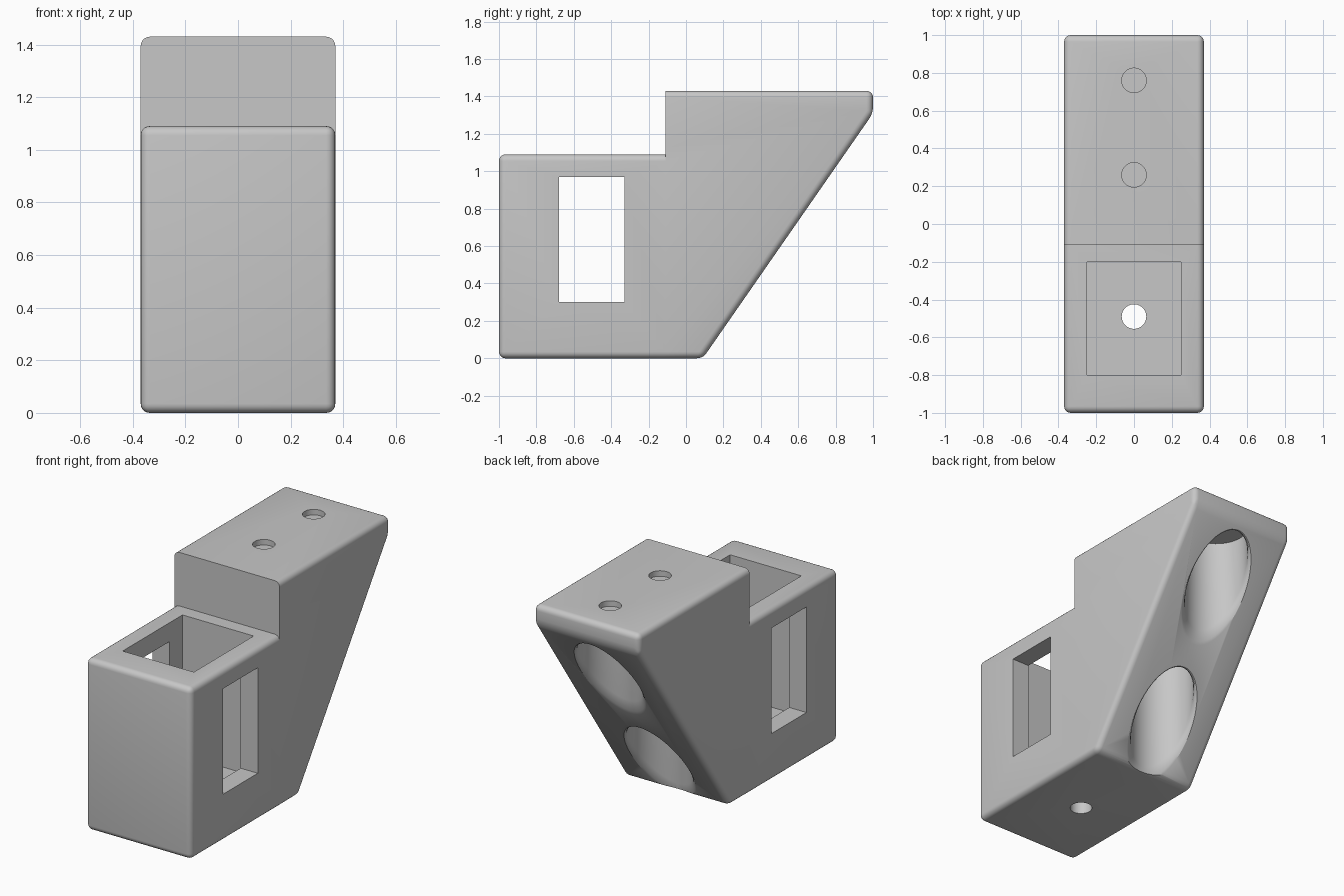
import bpy, bmesh
from math import cos, sin, tau

if "Cube" in bpy.data.objects:
    bpy.data.objects.remove(bpy.data.objects["Cube"])

HALF = 0.37          # half width
STEP = -0.11         # y of the step face
SLOPE_Y, SLOPE = 0.09, 1.31 / 0.91
BORE_TOP = 1.37

gray = bpy.data.materials.new("light_gray")
gray.use_nodes = True
gray.diffuse_color = (0.57, 0.57, 0.57, 1)
gray.node_tree.nodes["Principled BSDF"].inputs["Base Color"].default_value = (0.57, 0.57, 0.57, 1)


def add_object(name, bm):
    bmesh.ops.recalc_face_normals(bm, faces=bm.faces)
    mesh = bpy.data.meshes.new(name)
    bm.to_mesh(mesh)
    bm.free()
    mesh.materials.append(gray)
    obj = bpy.data.objects.new(name, mesh)
    bpy.context.collection.objects.link(obj)
    return obj


def make_body():
    """Stepped, sloped side profile extruded across the width, outer edges rounded."""
    bm = bmesh.new()
    profile = [(-1, 0), (STEP, 0), (STEP, 1.09), (-1, 1.09),
               (SLOPE_Y, 0), (1, 1.31), (1, 1.43), (STEP, 1.43)]
    v = [bm.verts.new((-HALF, y, z)) for y, z in profile]
    sides = [bm.faces.new([v[i] for i in loop])
             for loop in ((0, 1, 2, 3), (1, 4, 5, 6, 7, 2))]
    new = bmesh.ops.extrude_face_region(bm, geom=sides, use_keep_orig=True)["geom"]
    moved = [g for g in new if isinstance(g, bmesh.types.BMVert)]
    bmesh.ops.translate(bm, verts=moved, vec=(2 * HALF, 0, 0))
    bmesh.ops.recalc_face_normals(bm, faces=bm.faces)
    # the step face and its borders stay sharp
    outer = [e for e in bm.edges if len(e.link_faces) == 2
             and e.calc_face_angle() > 0.1
             and not all(abs(w.co.y - STEP) < 1e-4 for w in e.verts)]
    bmesh.ops.bevel(bm, geom=outer, offset=0.035, segments=5, profile=0.5,
                    affect='EDGES', clamp_overlap=True)
    return add_object("bracket_body", bm)


def box(name, x, y0, y1, z0, z1):
    bm = bmesh.new()
    bmesh.ops.create_cube(bm, size=1)
    for w in bm.verts:
        w.co = (w.co.x * 2 * x, (y0 + y1) / 2 + w.co.y * (y1 - y0),
                (z0 + z1) / 2 + w.co.z * (z1 - z0))
    return add_object(name, bm)


def tube(name, cy, rings, n=56):
    """Solid of stacked rings; each ring is (radius, height function of y)."""
    bm = bmesh.new()
    loops = []
    for r, height in rings:
        pts = [(r * cos(tau * i / n), cy + r * sin(tau * i / n)) for i in range(n)]
        loops.append([bm.verts.new((x, y, height(y))) for x, y in pts])
    for a, b in zip(loops, loops[1:]):
        for i in range(n):
            j = (i + 1) % n
            bm.faces.new((a[i], a[j], b[j], b[i]))
    bm.faces.new(loops[0])
    bm.faces.new(loops[-1])
    return add_object(name, bm)


def flat(z):
    return lambda y: z


def sloped(dz):
    return lambda y: (y - SLOPE_Y) * SLOPE + dz


body = make_body()

# pocket, side windows and drain hole
cutters = [
    box("pocket_cutter", 0.25, -0.8, -0.2, 0.2, 1.3),
    box("window_cutter", 0.6, -0.68, -0.33, 0.3, 0.97),
    tube("drain_cutter", -0.49, [(0.065, flat(-0.2)), (0.065, flat(0.3))]),
]
# vertical bores with softened rims in the slope, shallow holes above them
for cy in (0.26, 0.76):
    cutters.append(tube("bore_cutter", cy, [
        (0.212, sloped(-0.15)), (0.212, sloped(-0.005)), (0.2, sloped(0.01)),
        (0.191, sloped(0.03)), (0.186, sloped(0.06)), (0.185, flat(BORE_TOP))]))
    cutters.append(tube("hole_cutter", cy, [(0.065, flat(1.395)), (0.065, flat(1.6))]))

bpy.context.view_layer.objects.active = body
body.select_set(True)
for cutter in cutters:
    cutter.hide_render = True
    mod = body.modifiers.new("cut", 'BOOLEAN')
    mod.operation = 'DIFFERENCE'
    mod.solver = 'EXACT'
    mod.object = cutter
    bpy.ops.object.modifier_apply(modifier=mod.name)
    bpy.data.objects.remove(cutter)

bpy.ops.object.select_all(action='DESELECT')
body.select_set(True)
bpy.ops.object.shade_smooth_by_angle(angle=0.5)
